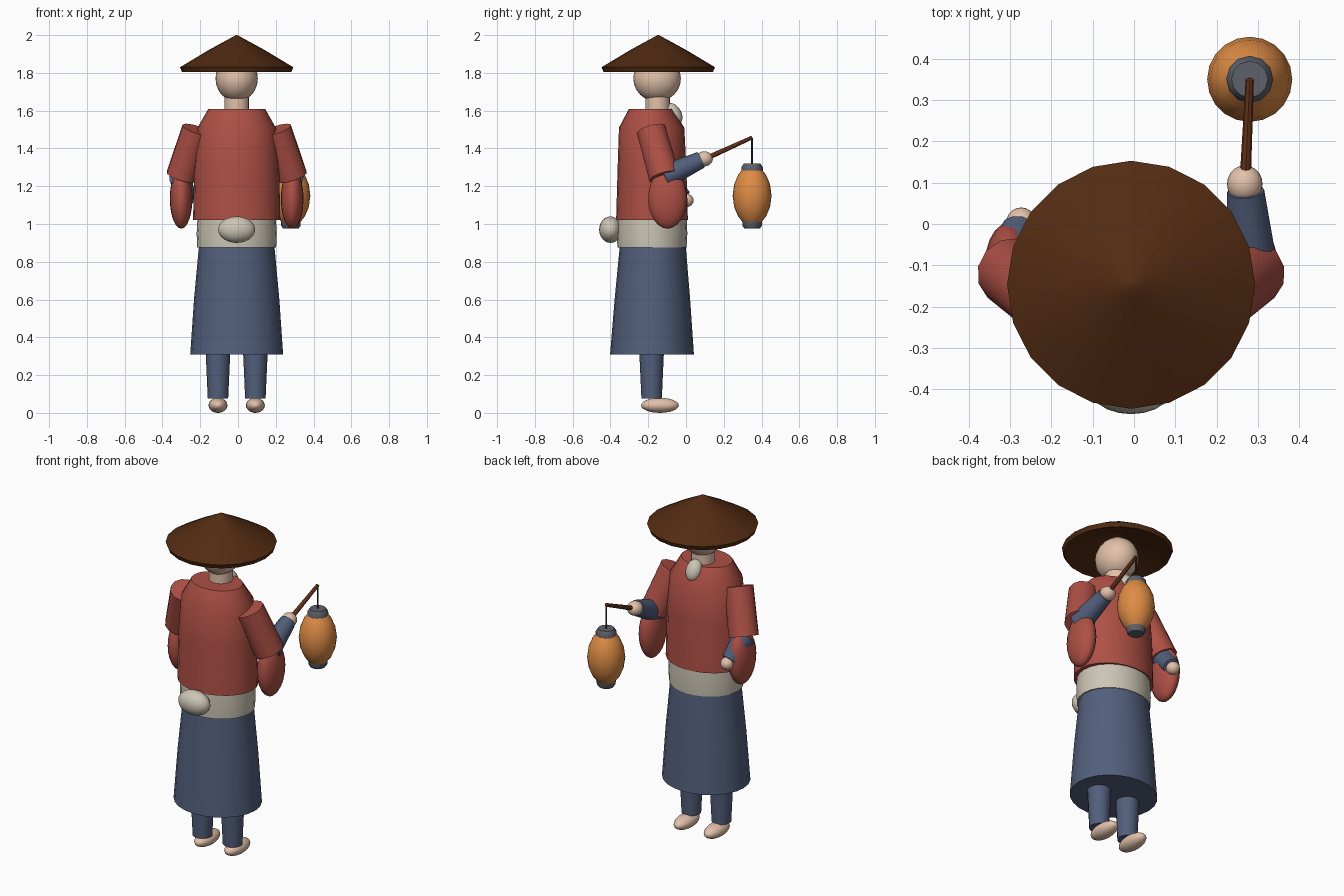
import bpy, bmesh, math
from mathutils import Vector

cube = bpy.data.objects.get("Cube")
if cube:
    bpy.data.objects.remove(cube, do_unlink=True)


def material(name, r, g, b):
    m = bpy.data.materials.new(name)
    m.use_nodes = True
    m.diffuse_color = (r, g, b, 1)
    m.node_tree.nodes["Principled BSDF"].inputs["Base Color"].default_value = (r, g, b, 1)
    return m


RED = material("red cloth", 0.42, 0.08, 0.06)
BLUE = material("blue cloth", 0.085, 0.115, 0.2)
SKIN = material("skin", 0.76, 0.53, 0.4)
STRAW = material("dark brown straw", 0.085, 0.024, 0.006)
CREAM = material("cream cloth", 0.6, 0.56, 0.46)
ORANGE = material("orange paper", 0.73, 0.26, 0.06)
GREY = material("grey metal", 0.11, 0.12, 0.14)
WOOD = material("reddish wood", 0.2, 0.05, 0.017)
STRING = material("dark string", 0.03, 0.03, 0.035)

CX = -0.007  # body centre line


def finish(name, mat):
    ob = bpy.context.object
    ob.name = name
    ob.data.materials.append(mat)
    bpy.ops.object.shade_smooth_by_angle(angle=math.radians(35))
    return ob


def loft(name, mat, x, rings, sides=24):
    """Stack of ellipses (z, y centre, x radius, y radius), capped at both ends."""
    bm = bmesh.new()
    loops = []
    for z, y, rx, ry in rings:
        angles = [2 * math.pi * i / sides for i in range(sides)]
        loops.append([bm.verts.new((x + rx * math.cos(a), y + ry * math.sin(a), z)) for a in angles])
    for low, high in zip(loops, loops[1:]):
        for i in range(sides):
            j = (i + 1) % sides
            bm.faces.new((low[i], low[j], high[j], high[i]))
    bm.faces.new(loops[0])
    bm.faces.new(loops[-1])
    bmesh.ops.recalc_face_normals(bm, faces=bm.faces)
    mesh = bpy.data.meshes.new(name)
    bm.to_mesh(mesh)
    bm.free()
    ob = bpy.data.objects.new(name, mesh)
    bpy.context.collection.objects.link(ob)
    bpy.ops.object.select_all(action='DESELECT')
    ob.select_set(True)
    bpy.context.view_layer.objects.active = ob
    return finish(name, mat)


def ball(name, mat, centre, radii, tilt=0):
    bpy.ops.mesh.primitive_uv_sphere_add(segments=20, ring_count=12, location=centre, rotation=(tilt, 0, 0))
    bpy.context.object.scale = radii
    return finish(name, mat)


def limb(name, mat, start, end, r1, r2, sides=12):
    a, b = Vector(start), Vector(end)
    turn = (b - a).to_track_quat('Z', 'Y').to_euler()
    bpy.ops.mesh.primitive_cone_add(vertices=sides, radius1=r1, radius2=r2, depth=(b - a).length,
                                    location=(a + b) / 2, rotation=turn)
    return finish(name, mat)


# Clothing on the trunk
loft("skirt", BLUE, CX, [(0.308, -0.18, 0.246, 0.222), (0.6, -0.178, 0.226, 0.2), (0.88, -0.176, 0.2, 0.175)])
loft("sash", CREAM, CX, [(0.875, -0.18, 0.209, 0.183), (0.95, -0.18, 0.212, 0.187), (1.025, -0.18, 0.208, 0.184)])
loft("jacket", RED, CX, [(1.02, -0.18, 0.231, 0.19), (1.3, -0.18, 0.225, 0.182),
                         (1.51, -0.182, 0.207, 0.173), (1.61, -0.187, 0.15, 0.115)])
ball("sash_knot", CREAM, (CX, -0.4, 0.97), (0.098, 0.06, 0.07))

# Head, neck, beard
limb("neck", SKIN, (CX, -0.15, 1.56), (CX, -0.15, 1.7), 0.065, 0.065, 20)
ball("head", SKIN, (CX, -0.153, 1.77), (0.112, 0.126, 0.122))
ball("beard", CREAM, (CX, -0.065, 1.583), (0.046, 0.04, 0.062), math.radians(30))

# Conical hat, hollow underneath
hat = [(1.93, 0.004), (1.806, 0.28), (1.805, 0.29), (1.83, 0.3), (1.92, 0.15), (1.983, 0.035), (2.0, 0.004)]
loft("hat", STRAW, CX, [(z, -0.147, r, r) for z, r in hat], 20)

# Legs, feet, sleeves on both sides
for side, s in (("left", 1), ("right", -1)):
    x = CX + s * 0.099
    limb(side + "_leg", BLUE, (x, -0.182, 0.075), (x, -0.182, 0.34), 0.054, 0.066, 16)
    ball(side + "_foot", SKIN, (x, -0.138, 0.04), (0.05, 0.1, 0.04))
    limb(side + "_upper_sleeve", RED, (CX + s * 0.212, -0.185, 1.5),
         (CX + s * 0.292, -0.115, 1.25), 0.08, 0.084)
    ball(side + "_hanging_sleeve", RED, (CX + s * 0.294, -0.098, 1.135), (0.06, 0.102, 0.16))

# Raised left forearm, lowered right forearm
limb("left_forearm", BLUE, (0.285, -0.115, 1.25), (0.27, 0.08, 1.34), 0.064, 0.045)
ball("left_hand", SKIN, (0.268, 0.097, 1.345), (0.043, 0.045, 0.04))
limb("right_forearm", BLUE, (-0.302, -0.115, 1.25), (-0.277, -0.015, 1.14), 0.064, 0.046)
ball("right_hand", SKIN, (-0.273, 0.001, 1.125), (0.037, 0.039, 0.036))

# Lantern hanging from a rod
LX, LY = 0.28, 0.35
limb("lantern_rod", WOOD, (0.268, 0.08, 1.335), (LX, LY, 1.458), 0.014, 0.01, 8)
limb("lantern_string", STRING, (LX, LY, 1.3), (LX, LY, 1.455), 0.005, 0.005, 6)
loft("lantern_body", ORANGE, LX, [(z, LY, r, r) for z, r in
     ((1.01, 0.05), (1.04, 0.074), (1.09, 0.095), (1.15, 0.103), (1.21, 0.095), (1.26, 0.074), (1.29, 0.05))], 20)
loft("lantern_top_cap", GREY, LX, [(z, LY, r, r) for z, r in
     ((1.275, 0.056), (1.3, 0.057), (1.32, 0.044))], 12)
loft("lantern_bottom_cap", GREY, LX, [(z, LY, r, r) for z, r in
     ((0.977, 0.042), (0.99, 0.051), (1.025, 0.053))], 12)
